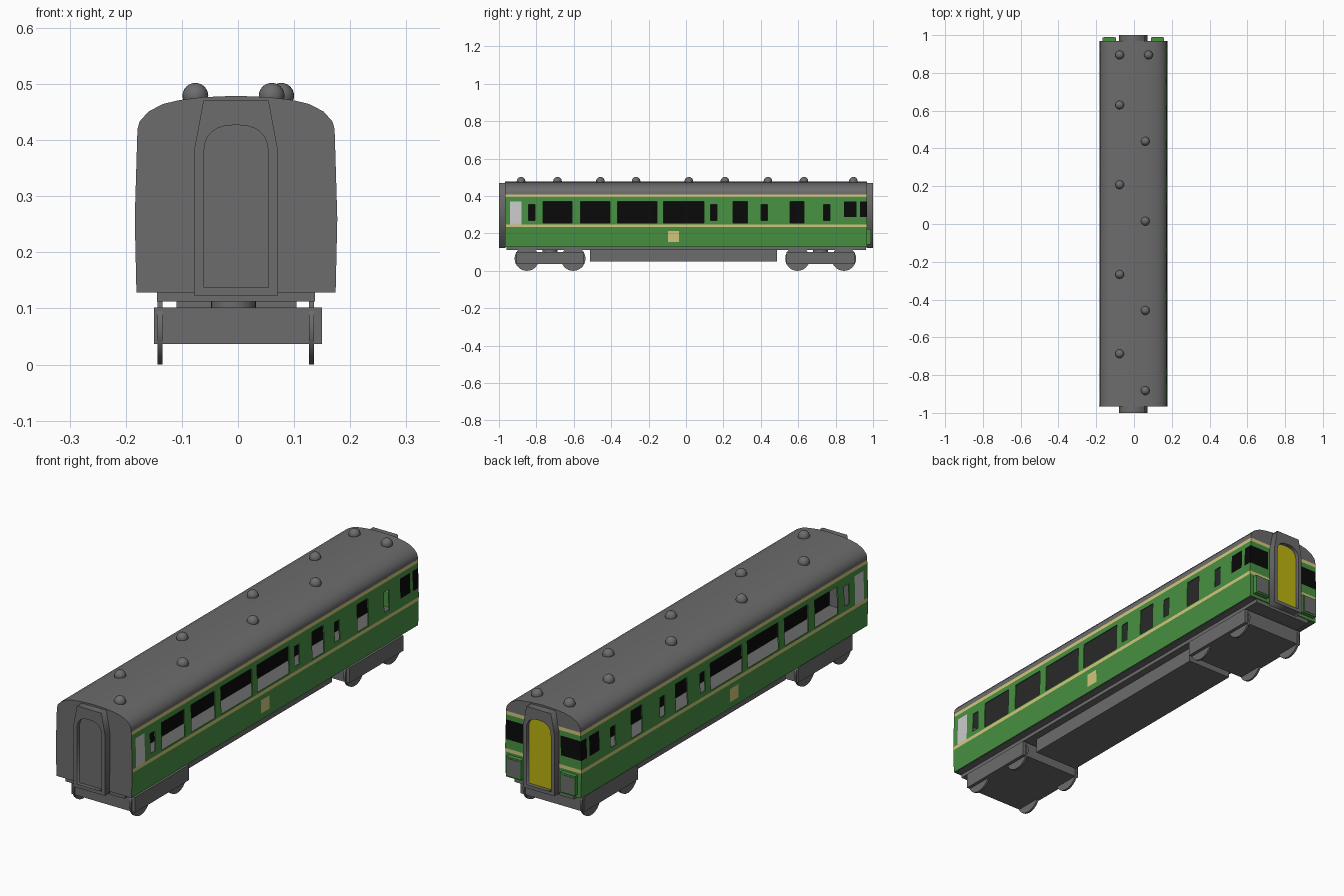
import bpy, bmesh, math

if "Cube" in bpy.data.objects:
    bpy.data.objects.remove(bpy.data.objects["Cube"])

OFF = -0.0035  # body centre line
FRONT, REAR = -0.965, 0.968


def material(name, col):
    m = bpy.data.materials.new(name)
    m.diffuse_color = (*col, 1)
    m.use_nodes = True
    m.node_tree.nodes["Principled BSDF"].inputs["Base Color"].default_value = m.diffuse_color
    return m


GREY = material("roof_grey", (0.15, 0.15, 0.15))
GREEN = material("body_green", (0.064, 0.28, 0.055))
CREAM = material("stripe_cream", (0.64, 0.58, 0.2))
BLACK = material("window_black", (0.003, 0.003, 0.003))
LIGHT = material("door_light_grey", (0.6, 0.6, 0.6))
YELLOW = material("door_yellow", (0.5, 0.46, 0.005))
WALL = [GREEN, CREAM, BLACK, LIGHT]


def finish(name, bm, mats, loc=(0, 0, 0)):
    me = bpy.data.meshes.new(name)
    bm.to_mesh(me)
    bm.free()
    for m in mats:
        me.materials.append(m)
    ob = bpy.data.objects.new(name, me)
    ob.location = loc
    bpy.context.collection.objects.link(ob)
    return ob


def smooth(ob):
    bpy.ops.object.select_all(action='DESELECT')
    ob.select_set(True)
    bpy.context.view_layer.objects.active = ob
    bpy.ops.object.shade_smooth_by_angle(angle=math.radians(35))


def box(name, lo, hi, mat):
    bm = bmesh.new()
    bmesh.ops.create_cube(bm, size=1)
    for v in bm.verts:
        v.co = [(a + b) / 2 + c * (b - a) for a, b, c in zip(lo, hi, v.co)]
    return finish(name, bm, [mat])


def prism(name, pts, y0, y1, mat):
    """Solid from an x/z outline, extruded along y."""
    bm = bmesh.new()
    f = bm.faces.new([bm.verts.new((x, y0, z)) for x, z in pts])
    ext = bmesh.ops.extrude_face_region(bm, geom=[f])
    for v in ext["geom"]:
        if isinstance(v, bmesh.types.BMVert):
            v.co.y = y1
    bmesh.ops.recalc_face_normals(bm, faces=bm.faces)
    return finish(name, bm, [mat], (OFF, 0, 0))


def mirror_x(ob):
    ob.modifiers.new("mirror", 'MIRROR').use_axis = (True, False, False)


def half_width(z):
    if z < 0.26:
        return 0.1775 + 0.003 * (z - 0.128) / 0.132
    return 0.1805 - 0.0045 * (z - 0.26) / 0.15


# Side windows and panels: y0, y1, z0, z1, material slot (None = opening)
Z0, Z1 = 0.255, 0.372
openings = [(a, b, Z0, Z1, None) for a, b in
            [(-0.765, -0.61), (-0.565, -0.405), (-0.365, -0.155), (-0.12, 0.095),
             (0.25, 0.33), (0.555, 0.63)]]
openings += [(a, a + 0.034, 0.27, 0.355, None) for a in (-0.842, 0.131, 0.402, 0.736)]
openings += [(-0.94, -0.88, 0.249, Z1, 3), (0.845, 0.912, 0.288, Z1, 2),
             (0.93, REAR, 0.288, Z1, 2), (-0.095, -0.037, 0.155, 0.213, 1)]
LEVELS = [0.128, 0.155, 0.213, 0.234, 0.249, 0.255, 0.27, 0.288, 0.355, 0.372, 0.394, 0.409]


def wall_slot(u, z, rects):
    """Material slot of a wall cell from its centre."""
    for a, b, c, d, slot in rects:
        if a < u < b and c < z < d:
            return slot
    return 1 if 0.234 < z < 0.249 or z > 0.394 else 0


def wall(name, us, rects, place, thick):
    bm = bmesh.new()
    grid = [[bm.verts.new(place(u, z)) for u in us] for z in LEVELS]
    for j in range(len(LEVELS) - 1):
        for i in range(len(us) - 1):
            slot = wall_slot((us[i] + us[i + 1]) / 2, (LEVELS[j] + LEVELS[j + 1]) / 2, rects)
            if slot is not None:
                f = bm.faces.new((grid[j][i], grid[j][i + 1], grid[j + 1][i + 1], grid[j + 1][i]))
                f.material_index = slot
    ob = finish(name, bm, WALL, (OFF, 0, 0))
    s = ob.modifiers.new("thickness", 'SOLIDIFY')
    s.thickness, s.offset = thick, -1
    mirror_x(ob)
    return ob


# Painted side walls with window openings
ys = sorted({FRONT, REAR} | {e for o in openings for e in o[:2]})
wall("side_walls", ys, openings, lambda y, z: (half_width(z), y, z), 0.005)

# Cab end wall with wrap-round corner windows (u runs from edge to centre)
wall("cab_end_wall", [-1, -0.96, -0.46, 0], [(-1, -0.46, 0.288, Z1, 2)],
     lambda u, z: (-u * half_width(z), REAR, z), 0.004)

# Roof and plain end wall share the same curved top
half = [(0.176, 0.409), (0.1755, 0.42), (0.172, 0.433), (0.156, 0.451), (0.13, 0.4645),
        (0.1, 0.4715), (0.06, 0.4765), (0, 0.479)]
top = half + [(-x, z) for x, z in half[-2::-1]]
smooth(prism("roof", top, FRONT, REAR, GREY))
lower = [(0.1775, 0.128), (0.1805, 0.26)]
prism("plain_end_wall", lower + top + [(-x, z) for x, z in lower[::-1]],
      FRONT - 0.002, FRONT + 0.003, GREY)

# Interior floor, ceiling and centre partition
box("floor", (-0.174, -0.96, 0.128), (0.167, 0.962, 0.17), GREY)
box("ceiling", (-0.17, -0.96, 0.38), (0.163, 0.962, 0.411), GREY)
box("centre_partition", (OFF - 0.002, -0.96, 0.168), (OFF + 0.002, 0.95, 0.382), BLACK)

# Gangways: frame with an arched recess and a door
outer = [(-0.074, 0.122), (0.074, 0.122), (0.075, 0.38), (0.058, 0.471), (-0.058, 0.471), (-0.075, 0.38)]
arch = [(-0.0575, 0.137), (0.0575, 0.137)]
for k in range(13):
    t = math.pi * k / 12
    c, s = math.cos(t), math.sin(t)
    arch.append((0.0575 * math.copysign(abs(c) ** 0.8, c), 0.375 + 0.052 * s ** 0.8 if s > 1e-6 else 0.375))


def gangway(name, y, side, door_mat):
    cu = bpy.data.curves.new(name + "_frame", 'CURVE')
    cu.dimensions, cu.fill_mode, cu.extrude = '2D', 'BOTH', 0.018
    for loop in (outer, arch):
        sp = cu.splines.new('POLY')
        sp.points.add(len(loop) - 1)
        for p, (x, z) in zip(sp.points, loop):
            p.co = (x, z, 0, 1)
        sp.use_cyclic_u = True
    cu.materials.append(GREY)
    ob = bpy.data.objects.new(name + "_frame", cu)
    ob.location, ob.rotation_euler = (OFF, y, 0), (math.pi / 2, 0, 0)
    bpy.context.collection.objects.link(ob)
    bpy.ops.object.select_all(action='DESELECT')
    ob.select_set(True)
    bpy.context.view_layer.objects.active = ob
    bpy.ops.object.convert(target='MESH')
    prism(name + "_door", arch, y - side * 0.008, y + side * 0.001, door_mat)


gangway("front_gangway", -0.982, -1, GREY)
gangway("rear_gangway", 0.982, 1, YELLOW)

# Lamp boxes on the cab end
for n, s in (("left", -1), ("right", 1)):
    x = OFF + s * 0.1275
    box(n + "_lamp_box", (x - 0.035, 0.96, 0.142), (x + 0.035, 0.987, 0.225), GREEN)
    box(n + "_lamp_panel", (x - 0.029, 0.985, 0.149), (x + 0.029, 0.989, 0.218), GREY)

# Roof ventilators
vents = [(-0.076, 0.895), (0.077, 0.895), (-0.076, 0.63), (0.06, 0.438), (-0.076, 0.208),
         (0.06, 0.015), (-0.076, -0.267), (0.06, -0.458), (-0.076, -0.687), (0.06, -0.882)]
bm = bmesh.new()
for x, y in vents:
    r = bmesh.ops.create_uvsphere(bm, u_segments=20, v_segments=12, radius=0.023)
    bmesh.ops.translate(bm, verts=r["verts"], vec=(x, y, 0.479))
smooth(finish("roof_ventilators", bm, [GREY]))

# Underframe
box("sole_plate", (-0.144, -0.96, 0.112), (0.137, 0.962, 0.129), GREY)
box("equipment_box", (-0.11, -0.513, 0.05), (0.104, 0.487, 0.113), GREY)


def cylinder(bm, r, depth, loc, axis_x):
    v = bmesh.ops.create_cone(bm, cap_ends=True, segments=28, radius1=r, radius2=r, depth=depth)["verts"]
    for p in v:
        if axis_x:
            p.co = (p.co.z, p.co.y, p.co.x)
        p.co = [a + b for a, b in zip(p.co, loc)]


# Bogies with wheels
for n, yc in (("front", -0.727), ("rear", 0.72)):
    box(n + "_bogie_frame", (-0.15, yc - 0.182, 0.037), (0.15, yc + 0.182, 0.102), GREY)
    bm = bmesh.new()
    for x in (-0.139, 0.131):
        for dy in (-0.124, 0.124):
            cylinder(bm, 0.0655, 0.009, (x, yc + dy, 0.0655), True)
    cylinder(bm, 0.04, 0.02, (-0.008, yc, 0.106), False)
    bmesh.ops.recalc_face_normals(bm, faces=bm.faces)
    smooth(finish(n + "_wheels_and_pivot", bm, [GREY]))
